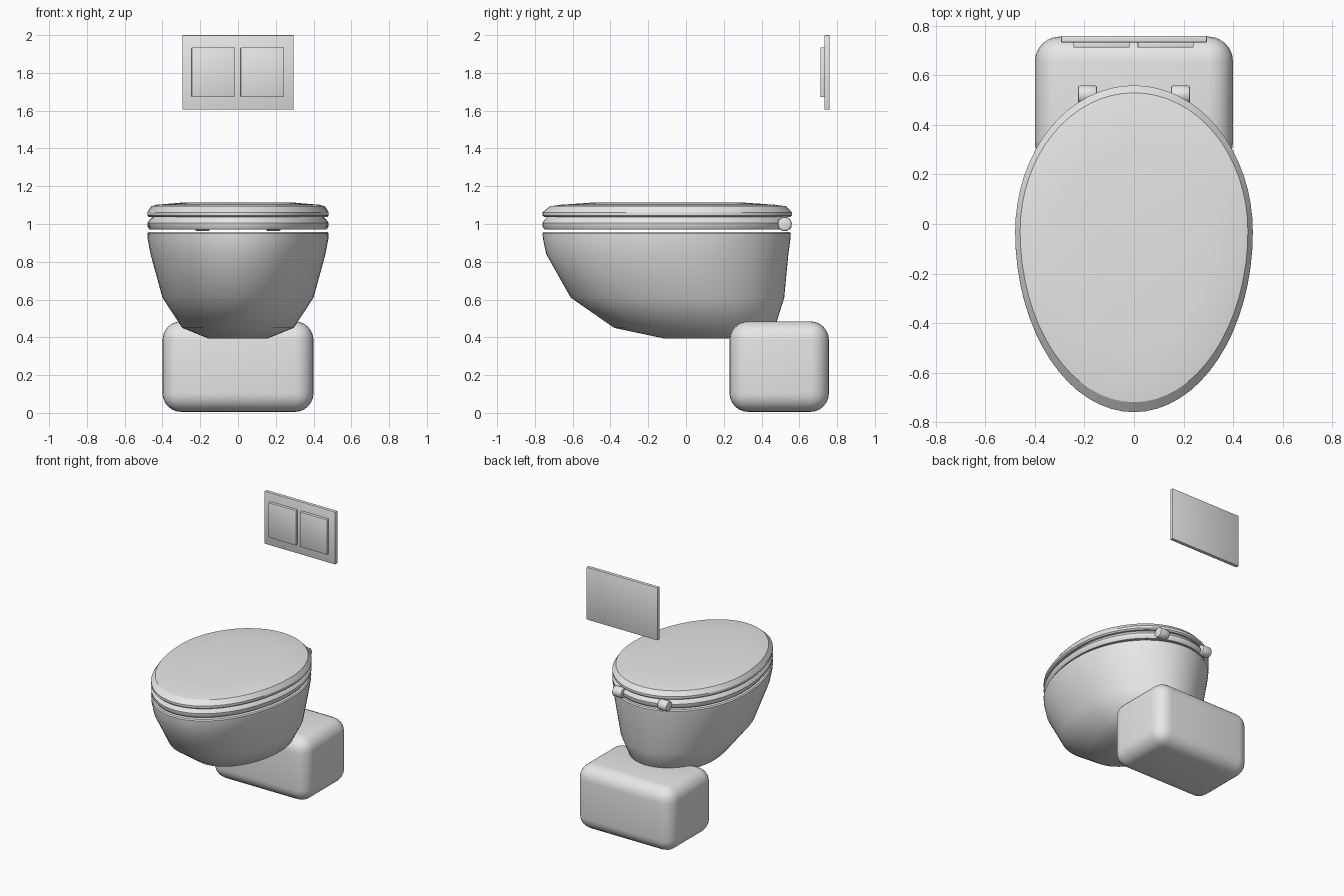
import bpy, bmesh, math

if "Cube" in bpy.data.objects:
    bpy.data.objects.remove(bpy.data.objects["Cube"])

mat = bpy.data.materials.new("ceramic grey")
mat.diffuse_color = (0.8, 0.8, 0.8, 1)
mat.use_nodes = True
mat.node_tree.nodes["Principled BSDF"].inputs["Base Color"].default_value = mat.diffuse_color


def finish(name, bm, angle=35):
    """Turn a bmesh into a smooth-shaded object with sharp edges kept."""
    bmesh.ops.recalc_face_normals(bm, faces=bm.faces[:])
    mesh = bpy.data.meshes.new(name)
    bm.to_mesh(mesh)
    bm.free()
    mesh.materials.append(mat)
    ob = bpy.data.objects.new(name, mesh)
    bpy.context.collection.objects.link(ob)
    bpy.ops.object.select_all(action='DESELECT')
    ob.select_set(True)
    bpy.context.view_layer.objects.active = ob
    bpy.ops.object.shade_smooth_by_angle(angle=math.radians(angle))
    return ob


def egg_loft(name, rings, n=64, angle=35):
    """Loft egg-shaped rings given as (z, half width, front y, back y)."""
    bm = bmesh.new()
    loops = []
    for z, w, front, back in rings:
        cy = front + 0.553 * (back - front)
        loop = []
        for i in range(n):
            a = 2 * math.pi * i / n
            s = math.sin(a)
            loop.append(bm.verts.new((w * math.cos(a), cy + s * (back - cy if s > 0 else cy - front), z)))
        loops.append(loop)
    for lo, hi in zip(loops, loops[1:]):
        for i in range(n):
            j = (i + 1) % n
            bm.faces.new((lo[i], lo[j], hi[j], hi[i]))
    bm.faces.new(loops[0][::-1])
    bm.faces.new(loops[-1])
    return finish(name, bm, angle)


def box(name, lo, hi, bevel, segments):
    bm = bmesh.new()
    bmesh.ops.create_cube(bm, size=1)
    for v in bm.verts:
        v.co = [(a + b) / 2 + c * (b - a) for a, b, c in zip(lo, hi, v.co)]
    bmesh.ops.bevel(bm, geom=bm.edges[:], offset=bevel, segments=segments,
                    profile=0.5, affect='EDGES')
    return finish(name, bm)


# Bowl, widening upwards from a small flat underside
egg_loft("bowl", [
    (0.395, 0.16, -0.12, 0.40),
    (0.45, 0.295, -0.38, 0.47),
    (0.61, 0.40, -0.61, 0.52),
    (0.84, 0.463, -0.74, 0.542),
    (0.92, 0.478, -0.757, 0.553),
    (0.95, 0.48, -0.76, 0.555),
    (0.958, 0.473, -0.753, 0.548)], angle=40)

# Seat with a bulging rim
egg_loft("seat", [
    (0.970, 0.468, -0.748, 0.548),
    (0.985, 0.479, -0.759, 0.559),
    (1.005, 0.48, -0.76, 0.56),
    (1.025, 0.466, -0.746, 0.546),
    (1.036, 0.455, -0.735, 0.535)])

# Lid with a chamfered rim and a shallow raised centre
egg_loft("lid", [
    (1.036, 0.470, -0.750, 0.550),
    (1.045, 0.48, -0.76, 0.56),
    (1.062, 0.48, -0.76, 0.56),
    (1.094, 0.46, -0.72, 0.53),
    (1.102, 0.43, -0.66, 0.47),
    (1.113, 0.30, -0.50, 0.31)], angle=30)

# Rounded base block under the back of the bowl
box("base_block", (-0.40, 0.23, 0.005), (0.40, 0.757, 0.485), 0.10, 6)

# Flush plate with two buttons
box("flush_plate", (-0.295, 0.733, 1.605), (0.295, 0.76, 2.0), 0.004, 2)
for side, x0, x1 in (("left", -0.245, -0.018), ("right", 0.014, 0.241)):
    box(side + "_flush_button", (x0, 0.712, 1.672), (x1, 0.738, 1.935), 0.004, 2)

# Hinge barrels across the back of the seat
for side, sx in (("left", -1), ("right", 1)):
    bm = bmesh.new()
    bmesh.ops.create_cone(bm, cap_ends=True, segments=16, radius1=0.038,
                          radius2=0.038, depth=0.078)
    caps = [e for e in bm.edges if abs(e.verts[0].co.z - e.verts[1].co.z) < 1e-4]
    bmesh.ops.bevel(bm, geom=caps, offset=0.01, segments=2, profile=0.5, affect='EDGES')
    for v in bm.verts:
        x, y, z = v.co
        v.co = (z + sx * 0.188, y + 0.522, x + 1.0)
    finish(side + "_hinge", bm)
